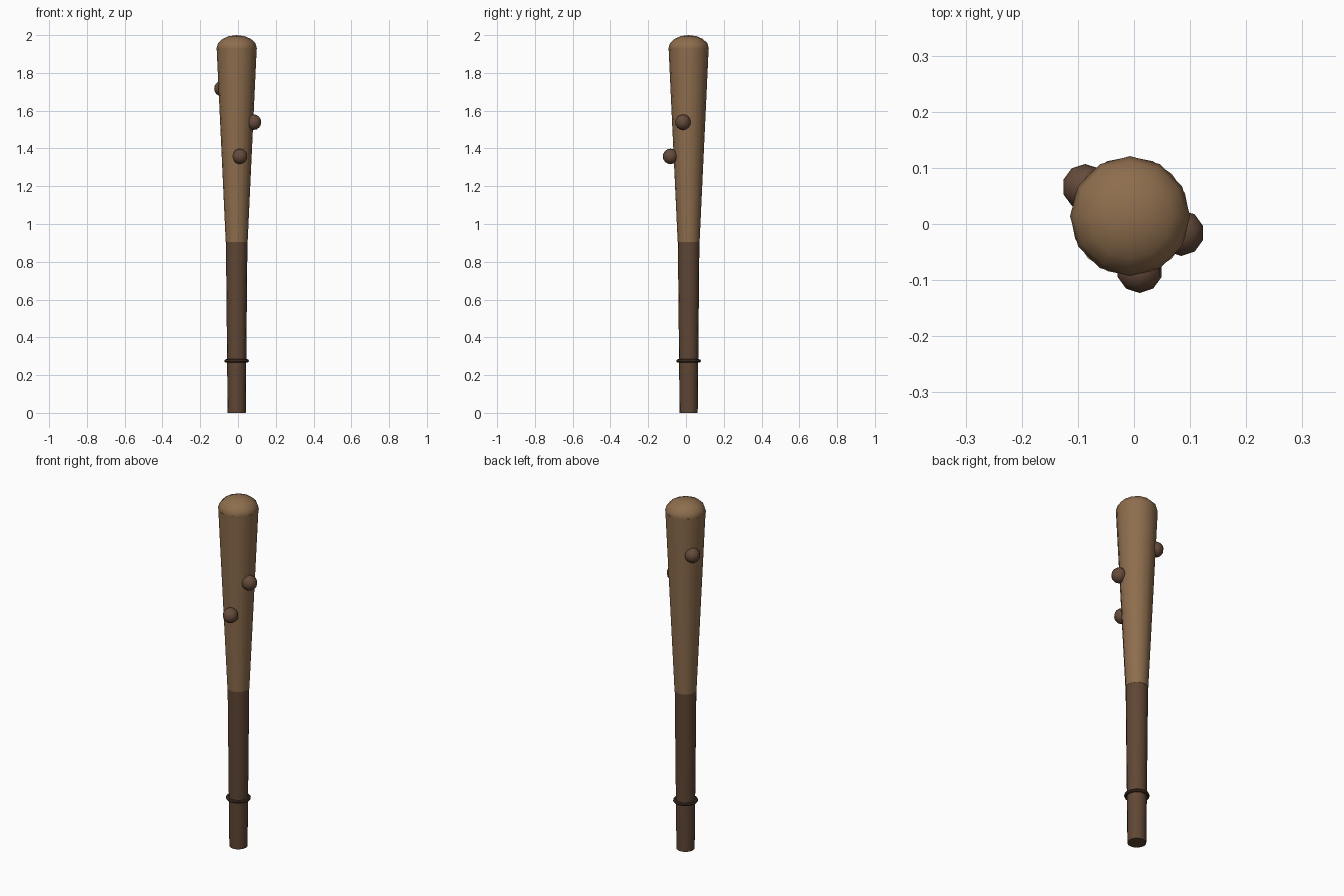
import bpy, math

if "Cube" in bpy.data.objects:
    bpy.data.objects.remove(bpy.data.objects["Cube"])

AX, AY = -0.007, 0.014  # axis of the club


def colour(name, rgb):
    m = bpy.data.materials.new(name)
    m.diffuse_color = (*rgb, 1)
    m.use_nodes = True
    m.node_tree.nodes["Principled BSDF"].inputs["Base Color"].default_value = m.diffuse_color
    return m


TAN = colour("light_wood", (0.27, 0.155, 0.075))
BROWN = colour("dark_wood", (0.115, 0.062, 0.035))
KNOT = colour("knot_wood", (0.13, 0.07, 0.043))
BAND = colour("band", (0.06, 0.032, 0.02))


def finish(name, mat):
    o = bpy.context.object
    o.name = name
    bpy.ops.object.transform_apply(location=False, rotation=False, scale=True)
    o.data.materials.append(mat)
    bpy.ops.object.shade_smooth_by_angle(angle=math.radians(40))
    return o


def taper(name, z0, z1, r0, r1, mat, sides=16):
    bpy.ops.mesh.primitive_cone_add(vertices=sides, radius1=r0, radius2=r1,
                                    depth=z1 - z0, location=(AX, AY, (z0 + z1) / 2))
    return finish(name, mat)


def ball(name, loc, size, mat, seg, rings):
    bpy.ops.mesh.primitive_uv_sphere_add(segments=seg, ring_count=rings, radius=1, location=loc)
    bpy.context.object.scale = size
    return finish(name, mat)


# Handle and flared upper shaft
taper("handle", 0, 0.905, 0.048, 0.057, BROWN)
taper("upper_shaft", 0.905, 1.93, 0.058, 0.106, TAN)

# Rounded, flattened end
ball("rounded_end", (AX, AY, 1.93), (0.107, 0.107, 0.07), TAN, 12, 8)

# Grip ring
bpy.ops.mesh.primitive_torus_add(major_radius=0.056, minor_radius=0.009,
                                 major_segments=16, minor_segments=8,
                                 location=(AX, AY, 0.275))
finish("grip_ring", BAND)

# Knots spiralling up the shaft
for i, p in enumerate([(0.01, -0.082, 1.358), (0.084, -0.016, 1.539), (-0.087, 0.066, 1.717)]):
    ball(f"knot_{i + 1}", p, (0.041, 0.041, 0.041), KNOT, 10, 8)
